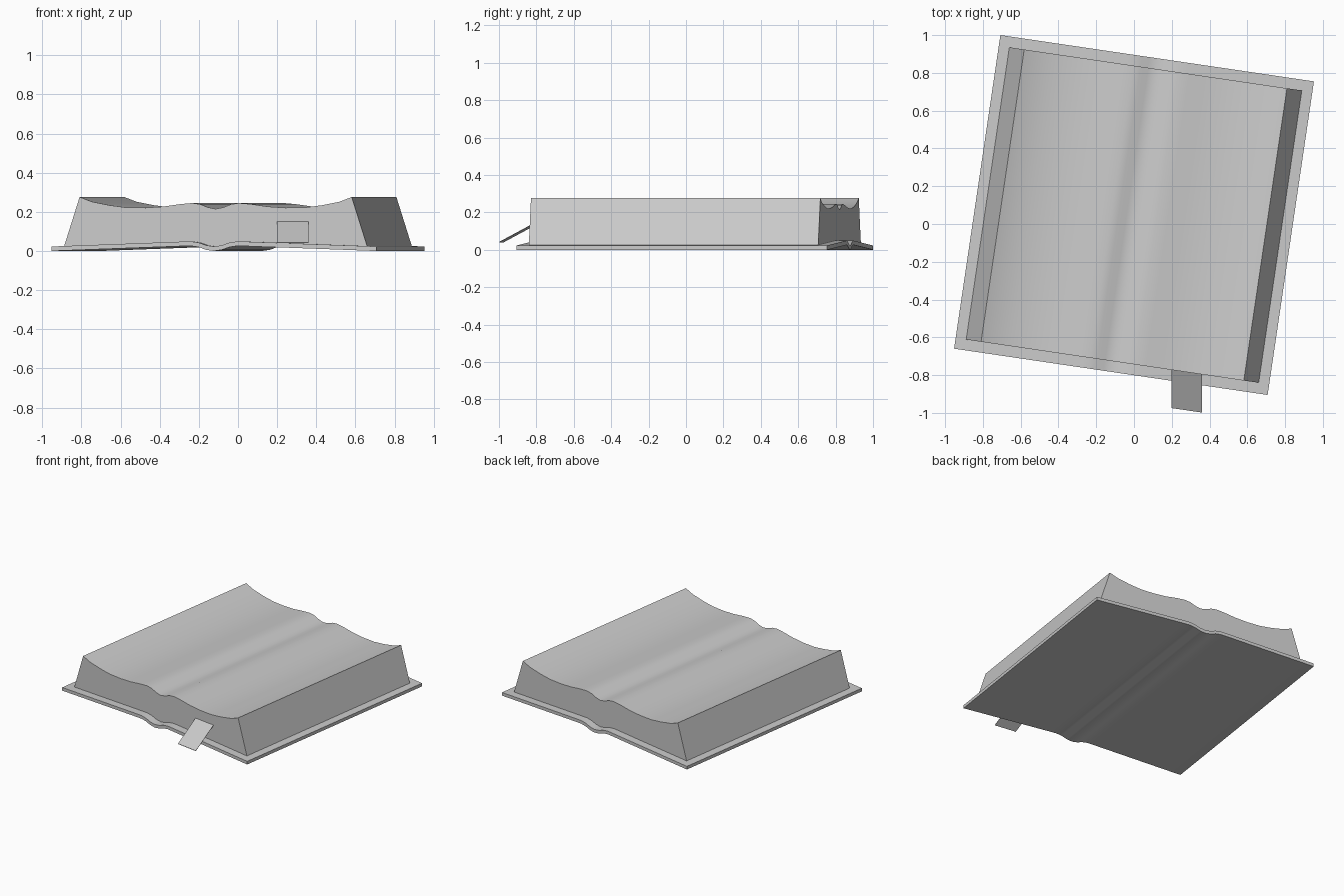
import bpy, bmesh, math

cube = bpy.data.objects.get("Cube")
if cube:
    bpy.data.objects.remove(cube, do_unlink=True)

grey = bpy.data.materials.new("plain_grey")
grey.use_nodes = True
colour = (0.6, 0.6, 0.6, 1)
grey.diffuse_color = colour
grey.node_tree.nodes["Principled BSDF"].inputs["Base Color"].default_value = colour

TURN = math.radians(-8.4)
CENTRE = (0, 0.0475, 0)


def mirrored(half):
    """Full left-to-right outline from points listed centre outwards."""
    return [(-u, z) for u, z in reversed(half[1:])] + half


def solid(name, lower, upper, half_depth):
    """Extrude the area between two outlines from front to back."""
    bm = bmesh.new()
    outline = lower + upper[::-1]
    front = bm.faces.new([bm.verts.new((u, -half_depth, z)) for u, z in outline])
    moved = bmesh.ops.extrude_face_region(bm, geom=[front])["geom"]
    verts = [g for g in moved if isinstance(g, bmesh.types.BMVert)]
    bmesh.ops.translate(bm, verts=verts, vec=(0, 2 * half_depth, 0))
    return finish(name, bm)


def finish(name, bm):
    bmesh.ops.recalc_face_normals(bm, faces=bm.faces)
    mesh = bpy.data.meshes.new(name)
    bm.to_mesh(mesh)
    bm.free()
    mesh.materials.append(grey)
    obj = bpy.data.objects.new(name, mesh)
    bpy.context.collection.objects.link(obj)
    obj.location = CENTRE
    obj.rotation_euler.z = TURN
    bpy.ops.object.select_all(action='DESELECT')
    obj.select_set(True)
    bpy.context.view_layer.objects.active = obj
    bpy.ops.object.shade_smooth_by_angle(angle=math.radians(32))
    return obj


# Cover: a thin board, rising to the spine and dipping in the middle
cover_half = [(0, 0), (0.04, 0.006), (0.08, 0.02), (0.12, 0.026), (0.16, 0.025), (0.839, 0)]
board = mirrored(cover_half)
cover_top = [(u, z + 0.023) for u, z in board]
solid("cover", board, cover_top, 0.839)

# Page block: wavy open pages with slanted outer sides
page_half = [(0, 0.215), (0.04, 0.223), (0.08, 0.239), (0.12, 0.245), (0.18, 0.24),
             (0.27, 0.227), (0.36, 0.221), (0.46, 0.222), (0.55, 0.234),
             (0.64, 0.252), (0.703, 0.276)]
page_base = mirrored([(u, z + 0.022) for u, z in cover_half[:-1]] + [(0.783, 0.024)])
solid("pages", page_base, mirrored(page_half), 0.782)

# Bookmark: a thin slanting ribbon leaving the front of the pages
bm = bmesh.new()
ribbon = [(0.317, -0.78, 0.15), (0.479, -0.78, 0.15),
          (0.509, -0.982, 0.04), (0.347, -0.982, 0.04)]
face = bm.faces.new([bm.verts.new(p) for p in ribbon])
thick = bmesh.ops.extrude_face_region(bm, geom=[face])["geom"]
bmesh.ops.translate(bm, vec=(0, 0, 0.003),
                    verts=[g for g in thick if isinstance(g, bmesh.types.BMVert)])
finish("bookmark", bm)
